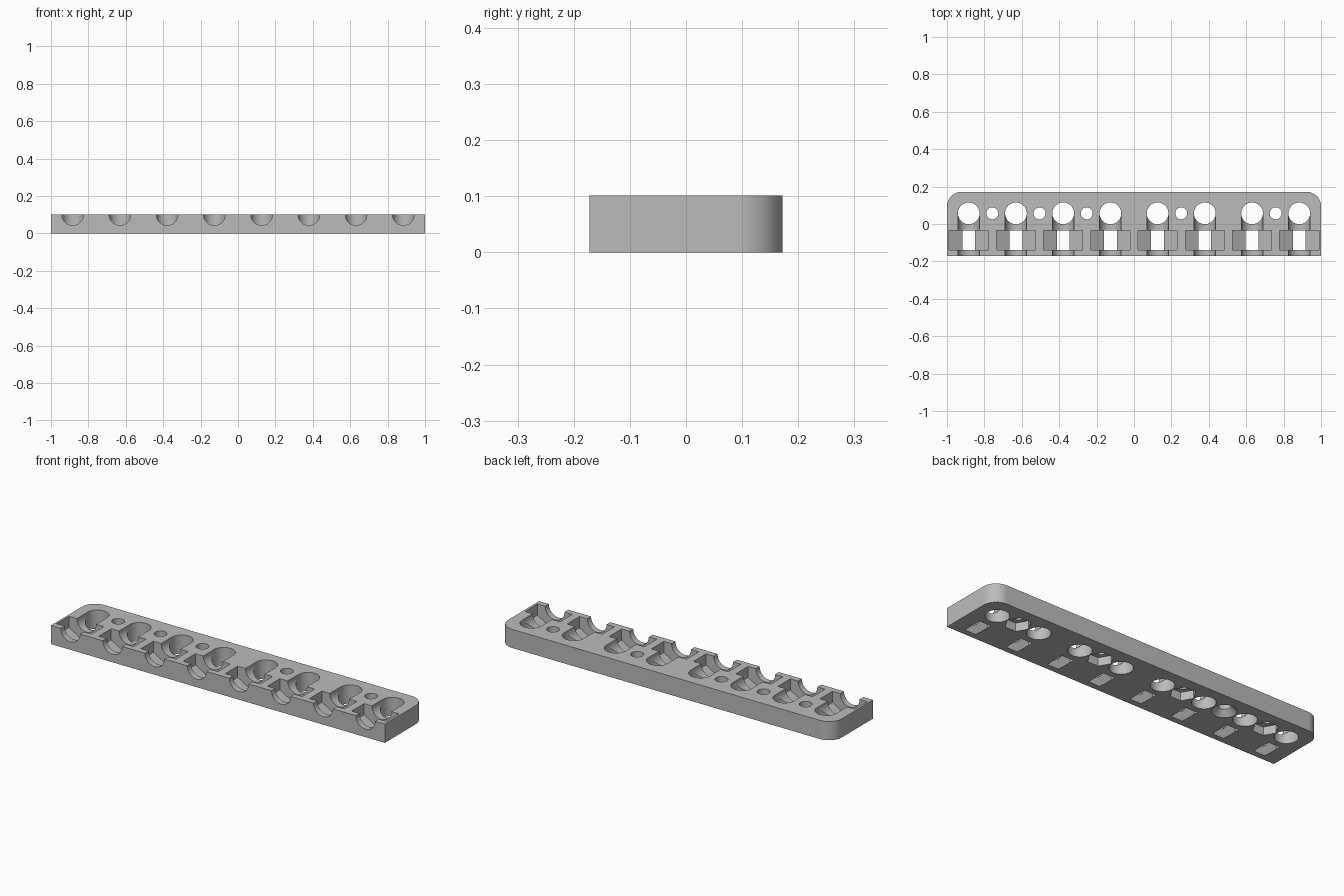
import bpy, bmesh, math
from mathutils import Matrix, Vector

if "Cube" in bpy.data.objects:
    bpy.data.objects.remove(bpy.data.objects["Cube"], do_unlink=True)

HALF_D, TOP, HOLE_Y = 0.172, 0.101, 0.057
PITCH = 0.2525
CHANNELS = [(i - 3.5) * PITCH for i in range(8)]
NUT_HOLES = [-3 * PITCH, -PITCH, PITCH, 3 * PITCH]
SUNK_HOLE = -2 * PITCH

grey = bpy.data.materials.new("plain grey")
grey.use_nodes = True
colour = (0.5, 0.5, 0.5, 1)
grey.diffuse_color = colour
grey.node_tree.nodes["Principled BSDF"].inputs["Base Color"].default_value = colour


def make_object(name, bm):
    bmesh.ops.recalc_face_normals(bm, faces=bm.faces)
    mesh = bpy.data.meshes.new(name)
    bm.to_mesh(mesh)
    bm.free()
    mesh.materials.append(grey)
    obj = bpy.data.objects.new(name, mesh)
    bpy.context.collection.objects.link(obj)
    return obj


def prism(bm, start, end, r1, r2=None, sides=48, spin=0):
    """Straight or tapered prism between two points."""
    a, b = Vector(start), Vector(end)
    turn = (b - a).to_track_quat("Z", "Y").to_matrix().to_4x4()
    matrix = Matrix.Translation((a + b) / 2) @ turn @ Matrix.Rotation(spin, 4, "Z")
    bmesh.ops.create_cone(bm, cap_ends=True, segments=sides, radius1=r1,
                          radius2=r1 if r2 is None else r2,
                          depth=(b - a).length, matrix=matrix)


# Plate with rounded back corners
corner = 0.078
outline = [(-1, -HALF_D), (1, -HALF_D)]
for cx, first in ((1 - corner, 0), (corner - 1, 90)):
    for step in range(17):
        t = math.radians(first + 90 * step / 16)
        outline.append((cx + corner * math.cos(t), HALF_D - corner + corner * math.sin(t)))
bm = bmesh.new()
face = bm.faces.new([bm.verts.new((x, y, 0)) for x, y in outline])
ext = bmesh.ops.extrude_face_region(bm, geom=[face])
bmesh.ops.translate(bm, vec=(0, 0, TOP),
                    verts=[v for v in ext["geom"] if isinstance(v, bmesh.types.BMVert)])
plate = make_object("mounting_plate", bm)


def cut(name, fill):
    """Subtract the prisms drawn by fill from the plate."""
    bm = bmesh.new()
    fill(bm)
    cutter = make_object(name, bm)
    cutter.hide_render = True
    mod = plate.modifiers.new(name, "BOOLEAN")
    mod.operation, mod.solver, mod.object = "DIFFERENCE", "EXACT", cutter
    bpy.context.view_layer.objects.active = plate
    bpy.ops.object.modifier_apply(modifier=mod.name)
    bpy.data.objects.remove(cutter, do_unlink=True)


# Half-round channels open at the front
def channels(bm):
    for x in CHANNELS:
        prism(bm, (x, -0.25, TOP), (x, HOLE_Y, TOP), 0.0578)


# Large vertical through holes at the channel ends
def large_holes(bm):
    for x in CHANNELS:
        prism(bm, (x, HOLE_Y, -0.1), (x, HOLE_Y, 0.2), 0.058)


# Hexagonal slots across the channels, point down through the base
def hex_slots(bm):
    apothem = 0.1045
    s = apothem / math.cos(math.pi / 6)
    for x in CHANNELS:
        ring = [(x + s * math.sin(k * math.pi / 3), TOP + s * math.cos(k * math.pi / 3))
                for k in range(6)]
        front = [bm.verts.new((px, -0.14, pz)) for px, pz in ring]
        back = [bm.verts.new((px, -0.034, pz)) for px, pz in ring]
        bm.faces.new(front)
        bm.faces.new(back[::-1])
        for k in range(6):
            n = (k + 1) % 6
            bm.faces.new((front[k], back[k], back[n], front[n]))


# Small screw holes
def screw_holes(bm):
    for x in NUT_HOLES + [SUNK_HOLE]:
        prism(bm, (x, HOLE_Y, -0.1), (x, HOLE_Y, 0.2), 0.032, sides=32)


# Hexagonal nut recesses underneath
def nut_recesses(bm):
    for x in NUT_HOLES:
        prism(bm, (x, HOLE_Y, -0.05), (x, HOLE_Y, 0.045), 0.064, sides=6,
              spin=math.pi / 2 if abs(math.sin(math.pi / 2)) else 0)


# Countersink underneath the remaining screw hole
def countersink(bm):
    prism(bm, (SUNK_HOLE, HOLE_Y, -0.01), (SUNK_HOLE, HOLE_Y, 0.032), 0.07, 0.03, sides=48)


cut("channel_cutter", channels)
cut("large_hole_cutter", large_holes)
cut("hex_slot_cutter", hex_slots)
cut("screw_hole_cutter", screw_holes)
cut("nut_recess_cutter", nut_recesses)
cut("countersink_cutter", countersink)

# Smooth curved walls, crisp edges
for o in bpy.context.selected_objects:
    o.select_set(False)
plate.select_set(True)
bpy.context.view_layer.objects.active = plate
bpy.ops.object.shade_smooth_by_angle(angle=math.radians(25))
